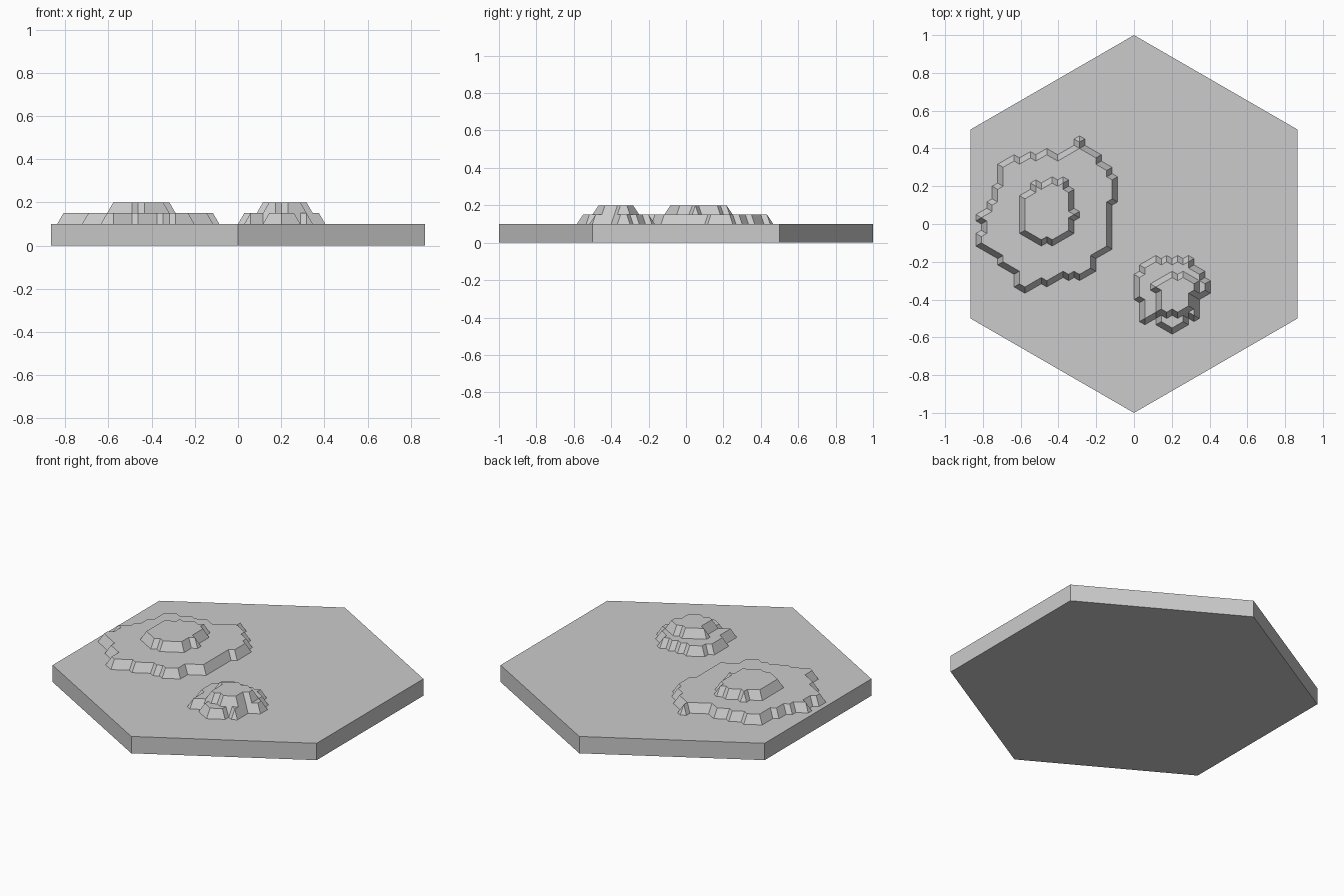
import bpy, bmesh, math

if "Cube" in bpy.data.objects:
    bpy.data.objects.remove(bpy.data.objects["Cube"])

N = 30                       # lattice cells along each side of the hexagon
DX, DY = math.sqrt(3) / 2 / N, 0.5 / N
BASE_Z, STEP_Z = 0.10, 0.05

# Foot outlines of the terraces, as (column, half-row) lattice corners
LARGE_LOWER = [(-25, 19), (-22, 22), (-21, 21), (-19, 23), (-18, 22), (-16, 24),
               (-14, 22), (-11, 25), (-11, 27), (-10, 28), (-9, 27), (-9, 25),
               (-6, 22), (-6, 20), (-4, 18), (-4, 16), (-3, 15), (-3, 7),
               (-4, 6), (-4, -8), (-7, -11), (-7, -15), (-10, -18), (-11, -17),
               (-12, -18), (-13, -17), (-16, -20), (-17, -19), (-20, -22),
               (-22, -20), (-22, -16), (-25, -13), (-25, -11), (-29, -7),
               (-29, -3), (-28, -2), (-28, 0), (-29, 1), (-29, 3), (-27, 5),
               (-27, 7), (-26, 8), (-26, 12), (-25, 13)]
LARGE_UPPER = [(-21, 9), (-19, 11), (-19, 13), (-18, 14), (-17, 13), (-15, 15),
               (-14, 14), (-13, 15), (-12, 14), (-12, 12), (-11, 11), (-11, 5),
               (-10, 4), (-10, 2), (-11, 1), (-11, -3), (-15, -7), (-16, -6),
               (-17, -7), (-21, -3)]
SMALL_LOWER = [(0, -16), (1, -15), (1, -13), (4, -10), (5, -11), (6, -10),
               (7, -11), (8, -10), (9, -11), (10, -10), (11, -11), (11, -13),
               (13, -15), (13, -17), (14, -18), (14, -22), (12, -24), (12, -30),
               (11, -31), (10, -30), (10, -32), (7, -35), (4, -32), (4, -30),
               (2, -32), (1, -31), (1, -25), (0, -24)]
SMALL_UPPER = [(3, -19), (7, -15), (8, -16), (9, -15), (12, -18), (12, -22),
               (11, -23), (11, -27), (8, -30), (7, -29), (6, -30), (4, -28),
               (4, -22), (3, -21)]
TERRACES = [LARGE_LOWER, LARGE_UPPER, SMALL_LOWER, SMALL_UPPER]


def strictly_inside(x, y, outline):
    inside = False
    for (ax, ay), (bx, by) in zip(outline, outline[1:] + outline[:1]):
        cross = (bx - ax) * (y - ay) - (by - ay) * (x - ax)
        if cross == 0 and min(ax, bx) <= x <= max(ax, bx) and min(ay, by) <= y <= max(ay, by):
            return False     # on the foot line
        if (ay > y) != (by > y) and x < ax + (bx - ax) * (y - ay) / (by - ay):
            inside = not inside
    return inside


bm = bmesh.new()

# Terraced top surface: lattice points raised once per terrace containing them
grid = {}
for i in range(-N, N + 1):
    reach = 2 * N - abs(i)
    for h in range(-reach, reach + 1, 2):
        level = sum(strictly_inside(i, h, t) for t in TERRACES)
        grid[i, h] = bm.verts.new((i * DX, h * DY, BASE_Z + STEP_Z * level))
for (i, h), v in grid.items():
    above = grid.get((i, h + 2))
    for side in (1, -1):
        third = grid.get((i + side, h + 1))
        if above and third:
            bm.faces.new((v, third, above) if side == 1 else (v, above, third))

# Tile sides and underside
rim = [e for e in bm.edges if e.is_boundary]
ext = bmesh.ops.extrude_edge_only(bm, edges=rim)["geom"]
for v in ext:
    if isinstance(v, bmesh.types.BMVert):
        v.co.z = 0
bmesh.ops.contextual_create(bm, geom=[e for e in ext if isinstance(e, bmesh.types.BMEdge)
                                      and all(v.co.z == 0 for v in e.verts)])
bmesh.ops.recalc_face_normals(bm, faces=bm.faces)

mesh = bpy.data.meshes.new("hex_tile_with_hills")
bm.to_mesh(mesh)
bm.free()
bpy.context.collection.objects.link(bpy.data.objects.new("hex_tile_with_hills", mesh))
